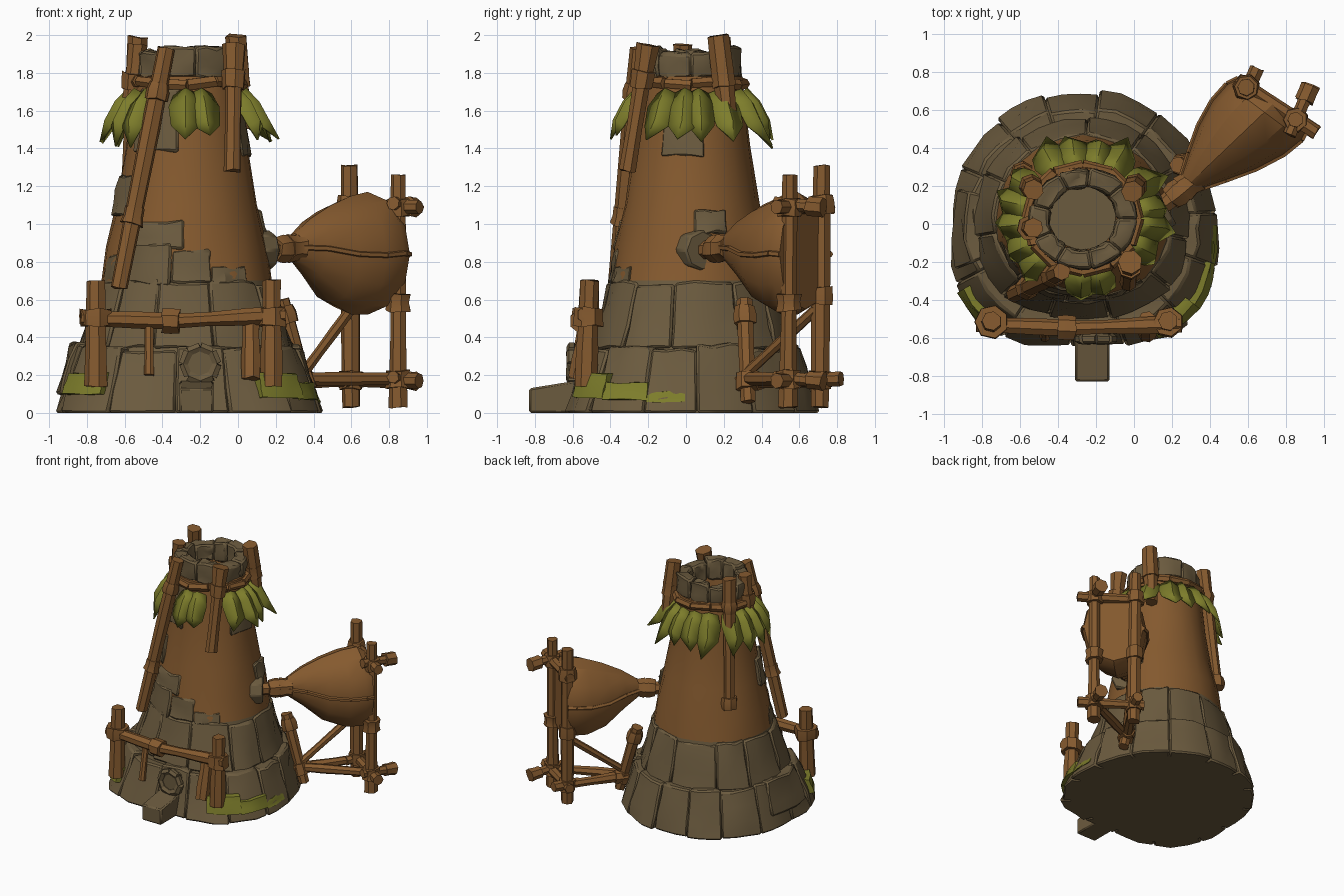
import bpy, bmesh, random
from math import sin, cos, pi, radians
from mathutils import Vector

random.seed(4)
if "Cube" in bpy.data.objects:
    bpy.data.objects.remove(bpy.data.objects["Cube"])

CX, CY = -0.27, 0.03
made = []


def material(name, rgb):
    m = bpy.data.materials.new(name)
    m.use_nodes = True
    m.diffuse_color = (*rgb, 1)
    m.node_tree.nodes["Principled BSDF"].inputs["Base Color"].default_value = (*rgb, 1)
    return m


WOOD = material("brown wood and clay", (0.235, 0.102, 0.028))
STONE = material("grey brown stone", (0.148, 0.104, 0.049))
GREEN = material("leaf green", (0.205, 0.205, 0.024))


def finish(name, bm, mats, bevel=0):
    bmesh.ops.recalc_face_normals(bm, faces=bm.faces)
    me = bpy.data.meshes.new(name)
    bm.to_mesh(me)
    bm.free()
    ob = bpy.data.objects.new(name, me)
    bpy.context.collection.objects.link(ob)
    for m in mats:
        me.materials.append(m)
    if bevel:
        mod = ob.modifiers.new("worn edges", 'BEVEL')
        mod.width, mod.segments, mod.limit_method = bevel, 1, 'ANGLE'
        mod.angle_limit = radians(40)
    made.append(ob)
    return ob


def polar(deg, r, z):
    """Point around the tower; the foot bulges at its two front corners."""
    a = radians(deg)
    if sin(a) < 0:
        r *= 1 + 0.14 * sin(2 * a) ** 2 * max(0, 1 - z / 0.8)
    return Vector((CX + r * cos(a), CY + 0.95 * r * sin(a), z))


def loft(bm, rings):
    vs = [[bm.verts.new(p) for p in ring] for ring in rings]
    n = len(vs[0])
    for a, b in zip(vs, vs[1:]):
        for i in range(n):
            j = (i + 1) % n
            bm.faces.new((a[i], a[j], b[j], b[i]))
    bm.faces.new(vs[0])
    bm.faces.new(vs[-1])


def tube(bm, p, q, r1, r2, sides=7, cuts=3, rough=0.12):
    p, q = Vector(p), Vector(q)
    rot = (q - p).to_track_quat('Z', 'Y')
    rings = []
    for k in range(cuts + 1):
        t = k / cuts
        r = (r1 + (r2 - r1) * t) * random.uniform(1 - rough, 1 + rough)
        rings.append([p.lerp(q, t) + rot @ Vector((r * cos(2 * pi * i / sides),
                      r * sin(2 * pi * i / sides), random.uniform(-rough, rough) * r))
                      for i in range(sides)])
    loft(bm, rings)


def log(name, p, q, r, r2=None, knots=()):
    """Rough log with thicker lashings at fractions of its length."""
    bm = bmesh.new()
    p, q = Vector(p), Vector(q)
    tube(bm, p, q, r, r2 or r)
    d = (q - p).normalized() * 0.045
    for t in knots:
        c = p.lerp(q, t)
        tube(bm, c - d, c + d, r * 1.4, r * 1.4, cuts=2)
    return finish(name, bm, [WOOD])


def block(name, a0, a1, z0, z1, r0, r1, depth, mat=STONE, rough=0.012, bevel=0.012):
    """Curved stone: a cut cube wrapped around the tower."""
    bm = bmesh.new()
    bmesh.ops.create_cube(bm, size=1)
    bmesh.ops.subdivide_edges(bm, edges=bm.edges[:], cuts=2, use_grid_fill=True)
    for v in bm.verts:
        u, w, d = v.co.x + 0.5, v.co.z + 0.5, v.co.y + 0.5
        r = r0 + (r1 - r0) * w - depth * (1 - d)
        z = z0 + (z1 - z0) * w
        if z > 0.001:
            z += random.uniform(-rough, rough)
        v.co = polar(a0 + (a1 - a0) * u, r + random.uniform(-rough, rough), z)
    return finish(name, bm, [mat], bevel)


def course(name, n, z0, z1, r0, r1, depth, shift=0):
    step = 360 / n
    cuts = [shift + step * i + random.uniform(-0.15, 0.15) * step for i in range(n)]
    cuts.append(cuts[0] + 360)
    for a, b in zip(cuts, cuts[1:]):
        k = random.uniform(0.98, 1.02)
        block(name, a, b, z0, z1 + random.uniform(-0.02, 0.02),
              r0 * k, r1 * k, depth)


# Clay chimney body with a stone foot and a hollow mouth
profile = [(0, 0.64), (0.34, 0.54), (0.7, 0.455), (0.88, 0.43), (1.1, 0.375), (1.4, 0.325),
           (1.7, 0.29), (1.78, 0.28), (1.8, 0.2), (1.62, 0.175)]
bm = bmesh.new()
loft(bm, [[polar(15 * i, r * random.uniform(0.985, 1.015), z) for i in range(24)]
          for z, r in profile])
for f in bm.faces:
    low = f.calc_center_median().z < 0.7
    floor = len(f.verts) > 4
    f.material_index = 1 if low or floor else 0
finish("chimney_body", bm, [WOOD, STONE])

# Stone courses, loose stones in the clay and the crown
course("foot_stone", 14, 0, 0.345, 0.705, 0.605, 0.2, 4)
course("upper_stone", 11, 0.34, 0.69, 0.565, 0.475, 0.18, 25)
block("foot_side_stone", 166, 203, 0.1, 0.37, 0.69, 0.62, 0.15)
for a0, a1, z0, z1, r0, r1 in [(196, 224, .68, .84, .46, .44), (223, 259, .68, .89, .475, .44),
                               (259, 287, .68, .87, .47, .435), (287, 312, .68, .77, .465, .45),
                               (226, 268, .87, 1.02, .445, .405),
                               (190, 232, 1.04, 1.26, .41, .37),
                               (2, 28, .95, 1.07, .43, .40),
                               (212, 262, 1.38, 1.72, .34, .30), (-30, 12, 1.36, 1.6, .335, .31)]:
    block("clay_stone", a0, a1, z0, z1, r0, r1, 0.09)
course("crown_stone", 9, 1.77, 1.92, 0.275, 0.28, 0.1)

# Rope ring below the crown
bm = bmesh.new()
for i in range(12):
    p, q = [polar(30 * k, 0.295, 1.745 + 0.012 * sin(k * 2)) for k in (i, i + 1)]
    tube(bm, p, q, 0.03, 0.03, 6, 1)
finish("rope_ring", bm, [WOOD])

# Hanging leaf fringe: folded blades in bunches
bm = bmesh.new()
for a in [-30, -10, 10, 32, 58, 78, 98, 118, 148, 167, 186, 208, 228, 266, 285]:
    a += random.uniform(-3, 3)
    s, drop = random.uniform(0.92, 1.08), random.uniform(-0.04, 0.04)
    rows = [(0.295, 1.72, 13), (0.365, 1.65, 15), (0.42, 1.55, 11)]
    grid = [[bm.verts.new(polar(a + k * w * s, r + (0.02 if k == 0 else 0),
                                z - abs(k) * 0.03)) for k in (-1, 0, 1)] for r, z, w in rows]
    tip = bm.verts.new(polar(a + random.uniform(-6, 6), 0.475 * s, 1.43 + drop))
    for top, low in zip(grid, grid[1:]):
        for k in (0, 1):
            bm.faces.new((top[k], top[k + 1], low[k + 1], low[k]))
    for k in (0, 1):
        bm.faces.new((grid[2][k], grid[2][k + 1], tip))
leaves = finish("leaf_fringe", bm, [GREEN])
leaves.modifiers.new("thickness", 'SOLIDIFY').thickness = 0.01

# Logs leaning on the chimney
log("chimney_post", (-0.03, -0.31, 1.28), (-0.02, -0.2, 1.95), 0.042, 0.058, (0.72,))
log("chimney_post", (0.02, 0.23, 1.5), (-0.01, 0.17, 2.0), 0.045, 0.06, (0.55,))
log("chimney_post", (-0.59, 0.27, 0.98), (-0.53, 0.18, 1.99), 0.042, 0.055, (0.02, 0.78))
log("chimney_post", (-0.57, -0.02, 1.62), (-0.53, -0.02, 1.95), 0.045, 0.055, (0.4,))
log("long_leaning_log", (-0.63, -0.37, 0.66), (-0.38, -0.25, 1.93), 0.042, 0.052, (0.3, 0.82))

# Front fence frame and doorway jambs
for x in (-0.75, 0.18):
    log("fence_post", (x, -0.53, 0.14), (x, -0.51, 0.7), 0.06, 0.05, (0.65,))
log("fence_beam", (-0.83, -0.53, 0.50), (-0.33, -0.55, 0.485), 0.045, 0.04, (0.95,))
log("fence_beam", (-0.36, -0.55, 0.485), (0.25, -0.53, 0.52), 0.04, 0.045)
log("door_jamb", (-0.47, -0.595, 0.2), (-0.47, -0.545, 0.47), 0.028)
log("door_jamb", (0.07, -0.575, 0.18), (0.07, -0.505, 0.5), 0.05)

# Tap hole and pouring spout
bm = bmesh.new()
for i in range(8):
    p, q = [(-0.2 + 0.09 * cos(k * pi / 4), -0.605, 0.26 + 0.09 * sin(k * pi / 4))
            for k in (i, i + 1)]
    tube(bm, p, q, 0.028, 0.028, 6, 1)
tube(bm, (-0.2, -0.55, 0.26), (-0.2, -0.612, 0.26), 0.085, 0.085, 8, 1, 0)
finish("tap_hole", bm, [STONE])
bm = bmesh.new()
bmesh.ops.create_cube(bm, size=1)
for v in bm.verts:
    back = v.co.y > 0
    v.co = (-0.22 + 0.18 * v.co.x, -0.52 if back else -0.83,
            (0.18 if back else 0.13) if v.co.z > 0 else 0)
finish("pouring_spout", bm, [STONE], 0.01)

# Moss on the foot
for a0, a1, z0, z1 in ((212, 234, .1, .21), (301, 321, .08, .21), (321, 340, .07, .16),
                       (340, 357, .06, .115)):
    block("moss", a0, a1, z0, z1, 0.708, 0.682, 0.06, GREEN, 0.006, 0)

# Air pipe into the chimney
bm = bmesh.new()
tube(bm, (0.08, 0.04, 0.86), (0.17, 0.09, 0.86), 0.115, 0.105, 8, 1, 0.04)
finish("pipe_socket", bm, [STONE], 0.01)
log("air_pipe", (0.12, 0.07, 0.86), (0.40, 0.3, 0.88), 0.052, 0.06, (0.4, 0.62))

# Bellows: lens-shaped sections growing toward the frame
start, end, side = Vector((0.3, 0.22, 0)), Vector((0.73, 0.63, 0)), Vector((0.8, -0.6, 0))
sections = [(0, .06, .80, .95), (.2, .12, .71, 1.03), (.45, .19, .58, 1.10),
            (.7, .235, .52, 1.15), (.9, .245, .52, 1.17), (1, .225, .55, 1.13)]
rings = []
for t, half, lo, hi in sections:
    c = start.lerp(end, t) + Vector((0, 0, (lo + hi) / 2))
    rings.append([c + side * half * cos(k * pi / 6) + Vector((0, 0, (hi - lo) / 2 * sin(k * pi / 6)))
                  for k in range(12)])
bm = bmesh.new()
loft(bm, rings)
for k in (0, 6):
    for a, b in zip(rings, rings[1:]):
        tube(bm, a[k], b[k], 0.016, 0.016, 5, 1, 0)
finish("bellows_bag", bm, [WOOD])

# Bellows frame
log("bellows_post", (0.6, 0.71, 0.03), (0.59, 0.72, 1.31), 0.048, 0.045, (0.11, 0.46, 0.84))
log("bellows_post", (0.85, 0.54, 0.03), (0.85, 0.55, 1.26), 0.048, 0.045, (0.12, 0.45, 0.86))
for z in (0.17, 1.09):
    log("bellows_crossbar", (0.54, 0.76, z), (0.96, 0.48, z), 0.036, 0.04)
    log("bellows_peg", (0.82, 0.47, z + 0.02), (0.92, 0.70, z), 0.035, 0.04, (0.95,))
log("bellows_peg", (0.56, 0.62, 0.17), (0.65, 0.82, 0.18), 0.04)
log("ground_rail", (0.3, 0.27, 0.17), (0.6, 0.7, 0.17), 0.036, knots=(0.2,))
log("ground_rail", (0.33, 0.31, 0.18), (0.88, 0.56, 0.18), 0.034)
log("bellows_brace", (0.34, 0.31, 0.2), (0.6, 0.69, 0.55), 0.03)
log("foot_leaning_log", (0.38, 0.33, 0.06), (0.23, 0.31, 0.6), 0.042, knots=(0.2, 0.85))

# Soft shading with crisp edges
bpy.ops.object.select_all(action='DESELECT')
for ob in made:
    ob.select_set(True)
bpy.context.view_layer.objects.active = made[0]
bpy.ops.object.shade_smooth_by_angle(angle=radians(32))
